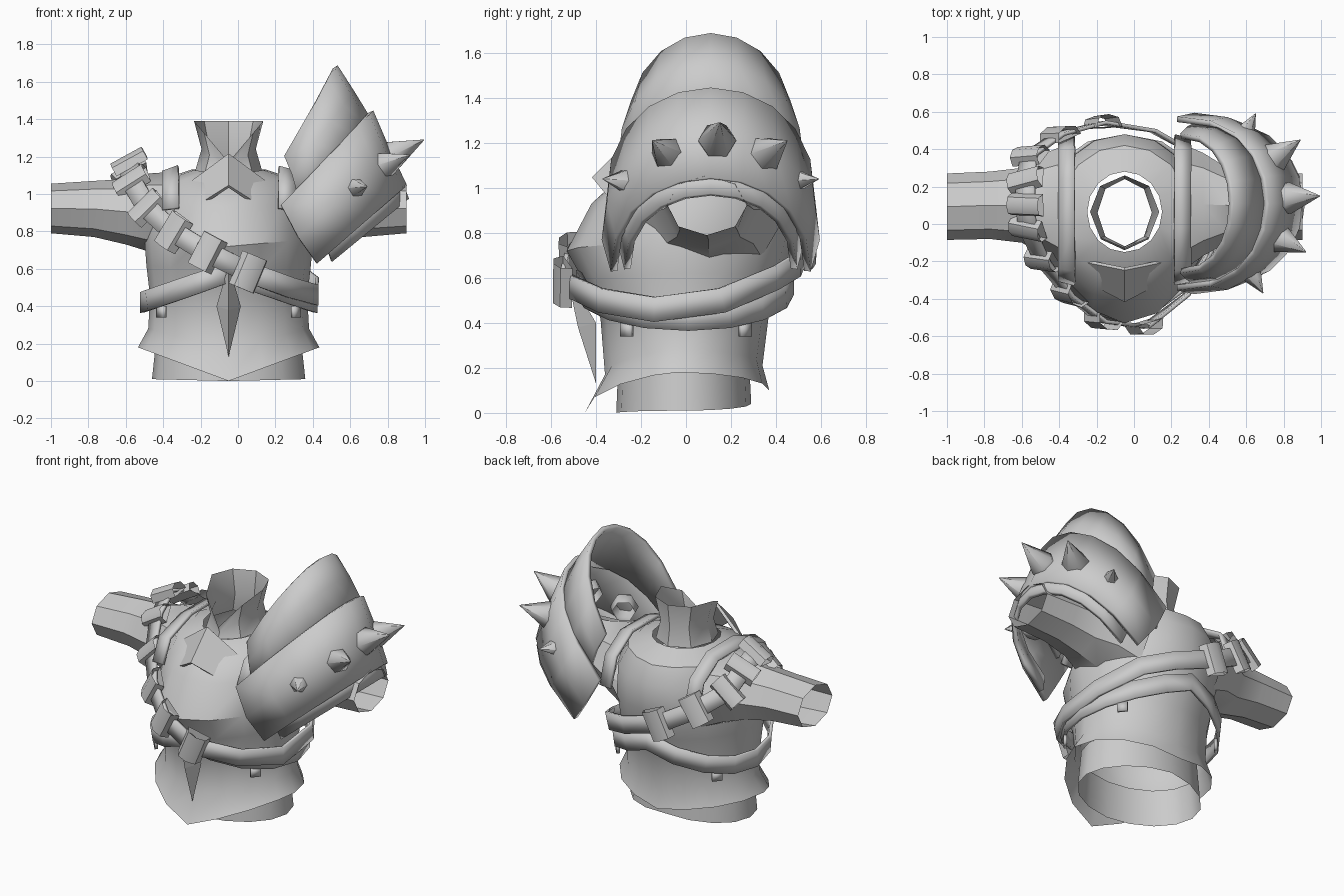
import bpy, bmesh, math
from mathutils import Vector

cube = bpy.data.objects.get("Cube")
if cube:
    bpy.data.objects.remove(cube, do_unlink=True)

MID = -0.05   # symmetry plane of the body
SH = 0.11     # depth of the shoulder line

steel = bpy.data.materials.new("grey_steel")
steel.use_nodes = True
steel.diffuse_color = (0.6, 0.6, 0.6, 1)
bsdf = next(n for n in steel.node_tree.nodes if n.type == 'BSDF_PRINCIPLED')
bsdf.inputs["Base Color"].default_value = (0.6, 0.6, 0.6, 1)


def make(name, verts, faces, smooth=35, thick=0):
    mesh = bpy.data.meshes.new(name)
    mesh.from_pydata([tuple(v) for v in verts], [], faces)
    bm = bmesh.new()
    bm.from_mesh(mesh)
    bmesh.ops.recalc_face_normals(bm, faces=bm.faces)
    bm.to_mesh(mesh)
    bm.free()
    ob = bpy.data.objects.new(name, mesh)
    bpy.context.collection.objects.link(ob)
    mesh.materials.append(steel)
    bpy.ops.object.select_all(action='DESELECT')
    ob.select_set(True)
    bpy.context.view_layer.objects.active = ob
    if smooth:
        bpy.ops.object.shade_smooth_by_angle(angle=math.radians(smooth))
    if thick:
        mod = ob.modifiers.new("thickness", 'SOLIDIFY')
        mod.thickness = thick
        mod.offset = 0
    return ob


def loft(name, rings, closed=True, **kw):
    """Skin a list of equal-length point rings."""
    n = len(rings[0])
    faces = []
    for r in range(len(rings) - 1):
        for i in range(n if closed else n - 1):
            j = (i + 1) % n
            faces.append((r * n + i, r * n + j, (r + 1) * n + j, (r + 1) * n + i))
    return make(name, [p for ring in rings for p in ring], faces, **kw)


def body_ring(side, front, back, hw, yf, yb, keel=1.0, n=16):
    """Horizontal ring; side/front/back are heights, keel > 1 sharpens the front."""
    pts = []
    yc = (yf + yb) / 2
    for i in range(n):
        a = 2 * math.pi * i / n
        s, c = math.sin(a), math.cos(a)
        w = 1 - abs(s)
        if c > 0:
            y, z = yc + (yf - yc) * abs(c) ** keel, side + (front - side) * w
        else:
            y, z = yc + (yb - yc) * abs(c), side + (back - side) * w
        pts.append((MID + hw * s, y, z))
    return pts


def frames(pts, cyclic):
    """Tangent, outward normal and side direction along a body-hugging path."""
    out = []
    n = len(pts)
    for i, p in enumerate(pts):
        a = pts[(i - 1) % n] if cyclic or i > 0 else p
        b = pts[(i + 1) % n] if cyclic or i < n - 1 else p
        t = (b - a).normalized()
        nor = Vector((0.35 * p.x, p.y - SH, max(0, p.z - 0.8)))
        nor = (nor - t * nor.dot(t)).normalized()
        out.append((p, t, nor, t.cross(nor)))
    return out


def band(name, pts, width, cyclic=False, thick=0.02):
    rings = [[p - s * width / 2, p + s * width / 2]
             for p, t, nor, s in frames([Vector(p) for p in pts], cyclic)]
    if cyclic:
        rings.append(rings[0])
    return loft(name, rings, closed=False, thick=thick)


# Under-garment hem and plated body
loft("lower_tunic", [body_ring(0.01, 0, 0.04, 0.41, -0.31, 0.29),
                     body_ring(0.24, 0.24, 0.24, 0.385, -0.30, 0.28)])
loft("breastplate", [
    body_ring(0.18, 0.0, 0.10, 0.485, -0.45, 0.37, 1.4),
    body_ring(0.28, 0.17, 0.21, 0.43, -0.36, 0.34, 1.2),
    body_ring(0.45, 0.42, 0.45, 0.42, -0.38, 0.37),
    body_ring(0.62, 0.56, 0.60, 0.44, -0.44, 0.43, 1.1),
    body_ring(0.76, 0.72, 0.78, 0.45, -0.53, 0.48, 1.4),
    body_ring(0.95, 0.93, 0.95, 0.42, -0.42, 0.48, 1.3),
    body_ring(1.08, 1.05, 1.06, 0.35, -0.29, 0.42),
    body_ring(1.13, 1.10, 1.13, 0.20, -0.15, 0.28)])
loft("neck_collar", [
    body_ring(1.12, 1.09, 1.12, 0.18, -0.14, 0.26, n=8),
    body_ring(1.24, 1.13, 1.24, 0.145, -0.12, 0.24, n=8),
    body_ring(1.39, 1.17, 1.39, 0.185, -0.13, 0.26, n=8)])

# Arms: distance from the middle, bottom, top, front, back
arm_rows = [(0.28, 0.62, 1.12, -0.27, 0.44), (0.42, 0.69, 1.11, -0.17, 0.38),
            (0.55, 0.73, 1.08, -0.10, 0.30), (0.72, 0.77, 1.07, -0.08, 0.28),
            (0.95, 0.79, 1.055, -0.085, 0.27)]
for side, label in ((1, "left"), (-1, "right")):
    rings = []
    for d, z0, z1, y0, y1 in arm_rows:
        rings.append([(MID + side * d,
                       (y0 + y1) / 2 + (y1 - y0) / 2 * math.cos(k * math.pi / 4),
                       (z0 + z1) / 2 + (z1 - z0) / 2 * math.sin(k * math.pi / 4))
                      for k in range(8)])
    loft(label + "_arm", rings)
    # Raised shoulder strip and small side buckle
    x = MID + side * 0.31
    band(label + "_shoulder_strip",
         [(x, -0.31, 0.92), (x, -0.24, 1.06), (x, -0.02, 1.13),
          (x, 0.24, 1.13), (x, 0.40, 1.03), (x, 0.46, 0.85)], 0.09)
    for y in (-0.24, 0.24):
        xb = MID + side * 0.38
        band(label + "_side_buckle", [(xb - side * 0.04, y * 1.2, 0.37), (xb, y, 0.37)], 0.06)

# Pointed throat plate, ridged blade below the chest
throat = [(0, -0.24, 1.21), (0.20, -0.20, 1.06), (0.17, -0.32, 0.93),
          (0, -0.41, 1.04), (-0.17, -0.32, 0.93), (-0.20, -0.20, 1.06)]
make("throat_plate", [(MID + x, y, z) for x, y, z in throat],
     [(0, 1, 2, 3), (0, 3, 4, 5)], smooth=0, thick=0.02)
blade = [(0, -0.40, 0.13), (0.065, -0.40, 0.40), (0, -0.53, 0.62),
         (-0.065, -0.40, 0.40), (0, -0.48, 0.38)]
make("chest_blade", [(MID + x, y, z) for x, y, z in blade],
     [(0, 1, 4), (1, 2, 4), (2, 3, 4), (3, 0, 4)], smooth=0)

# Waist belt dipping at the sides
belt = []
for i in range(16):
    a = math.pi * i / 8
    c, s = math.cos(a), math.sin(a)
    belt.append((MID + 0.465 * s, 0.01 - (0.49 if c > 0 else 0.46) * c,
                 0.42 + 0.16 * (1 - abs(s))))
band("waist_belt", belt, 0.11, cyclic=True)

# Sash across the body with arched studs
stud_path = [(0.06, -0.55, 0.58), (-0.17, -0.52, 0.69), (-0.35, -0.38, 0.80),
             (-0.49, -0.20, 0.93), (-0.57, -0.03, 1.07), (-0.58, 0.10, 1.17),
             (-0.58, 0.24, 1.11), (-0.56, 0.37, 1.00), (-0.40, 0.48, 0.88),
             (-0.17, 0.54, 0.75)]
rest = [(0.10, 0.50, 0.66), (0.28, 0.40, 0.60), (0.42, 0.16, 0.50),
        (0.42, -0.14, 0.46), (0.28, -0.38, 0.50)]
path = [Vector(p) for p in stud_path + rest]
band("sash", path, 0.11, cyclic=True)
arch = [(-1, -0.5), (-0.75, 0.5), (0, 0.85), (0.75, 0.5), (1, -0.5)]
for k, (p, t, nor, s) in enumerate(frames(path, True)[:len(stud_path)]):
    length = 0.075 if k in (0, 1, 2, 8, 9) else 0.06
    rings = [[p + t * (u * length) + nor * (v * 0.05) + s * (e * 0.095)
              for u, v in arch] for e in (-1, 1)]
    ob = loft("sash_stud", rings, smooth=50)


# Left shoulder guard: arched plates given as (apex x, apex z, end x, end z, half width)
def arched_row(ax, az, ex, ez, hw, n=10):
    row = []
    for i in range(n + 1):
        a = math.pi * (i / n - 0.5)
        f = max(0, math.cos(a)) ** 0.85
        row.append((ex + (ax - ex) * f, SH + hw * math.sin(a), ez + (az - ez) * f))
    return row


plates = {
    "shoulder_crest": [(0.52, 1.68, 0.25, 1.20, 0.36), (0.61, 1.54, 0.29, 1.10, 0.40),
                       (0.72, 1.36, 0.33, 0.95, 0.42)],
    "shoulder_guard": [(0.71, 1.44, 0.23, 0.94, 0.45), (0.80, 1.23, 0.32, 0.77, 0.47),
                       (0.89, 1.04, 0.42, 0.63, 0.43)],
    "shoulder_lower_plate": [(0.86, 1.08, 0.46, 0.76, 0.40), (0.90, 0.97, 0.50, 0.64, 0.37)],
}
for name, rows in plates.items():
    loft(name, [arched_row(*r) for r in rows], closed=False, thick=0.03)

# Spikes on the shoulder guard, given by their tips
tips = [(0.69, -0.37, 1.04), (0.92, -0.15, 1.21), (0.995, 0.15, 1.29),
        (0.89, 0.45, 1.21), (0.65, 0.59, 1.04)]
for tip in tips:
    tip = Vector(tip)
    d = (tip - Vector((0.40, SH, 1.0))).normalized()
    quat = d.to_track_quat('Z', 'Y')
    rings = [[tip - d * back + quat @ Vector((r * math.cos(k * math.pi / 3),
                                             r * math.sin(k * math.pi / 3), 0))
              for k in range(6)]
             for back, r in ((0.25, 0.07), (0.18, 0.085), (0, 0.002))]
    loft("shoulder_spike", rings, smooth=60)
